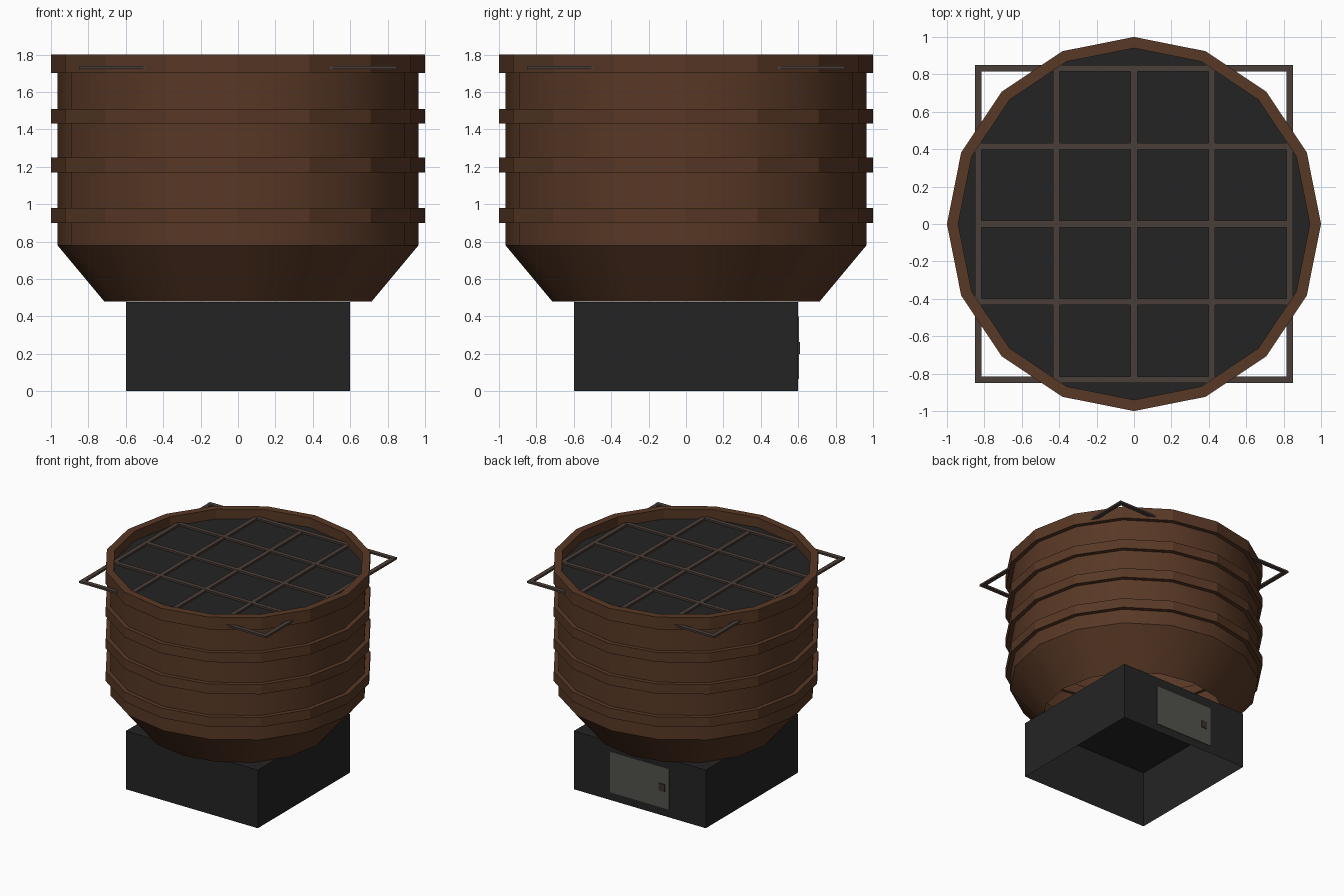
import bpy, bmesh, math

if "Cube" in bpy.data.objects:
    bpy.data.objects.remove(bpy.data.objects["Cube"])

def mat(name, rgb):
    m = bpy.data.materials.new(name)
    lin = [((c / 255 + 0.055) / 1.055) ** 2.4 for c in rgb]
    m.diffuse_color = (*lin, 1)
    m.use_nodes = True
    m.node_tree.nodes["Principled BSDF"].inputs["Base Color"].default_value = m.diffuse_color
    return m

BROWN = mat("brown wood", (88, 56, 37))
DARK = mat("charcoal", (36, 36, 36))
GRATE = mat("grate brown grey", (74, 62, 56))
PANEL = mat("panel grey", (82, 84, 77))
KNOB = mat("handle brown", (60, 48, 44))

def finish(bm, name, m):
    me = bpy.data.meshes.new(name)
    bm.to_mesh(me)
    bm.free()
    me.materials.append(m)
    ob = bpy.data.objects.new(name, me)
    bpy.context.collection.objects.link(ob)
    return ob

def lathe(name, profile, m, closed=False, sides=16):
    """Revolve (radius, z) points about the z axis."""
    bm = bmesh.new()
    rings = [[bm.verts.new((r * math.cos(2 * math.pi * i / sides),
                            r * math.sin(2 * math.pi * i / sides), z))
              for i in range(sides)] for r, z in profile]
    pairs = list(zip(rings, rings[1:]))
    if closed:
        pairs.append((rings[-1], rings[0]))
    for a, b in pairs:
        for i in range(sides):
            j = (i + 1) % sides
            bm.faces.new((a[i], a[j], b[j], b[i]))
    return finish(bm, name, m)

def add_box(bm, lo, hi):
    v = bmesh.ops.create_cube(bm, size=1)["verts"]
    for p in v:
        p.co = [(l + h) / 2 + c * (h - l) for l, h, c in zip(lo, hi, p.co)]

def box(name, lo, hi, m):
    bm = bmesh.new()
    add_box(bm, lo, hi)
    return finish(bm, name, m)

# Barrel shell: tapered bottom and straight wall, open underneath
body = lathe("barrel_body", [(0.715, 0.48), (0.965, 0.78), (0.965, 1.78)], BROWN)
body.select_set(True)
bpy.context.view_layer.objects.active = body
bpy.ops.object.shade_smooth_by_angle(angle=math.radians(30))

# Hoops, the top one forming the rim
for i, (z0, z1) in enumerate([(0.90, 0.98), (1.17, 1.25), (1.43, 1.51), (1.70, 1.80)]):
    lathe(f"hoop_{i + 1}", [(0.94, z0), (1, z0), (1, z1), (0.94, z1)], BROWN, closed=True)

# Dark filling
bm = bmesh.new()
bmesh.ops.create_circle(bm, cap_ends=True, segments=16, radius=0.95)
for v in bm.verts:
    v.co.z = 1.72
finish(bm, "filling", DARK)

# Square grate, its corners poking through the barrel
bm = bmesh.new()
w, e = 0.0175, 0.85
for k in range(5):
    c = (k - 2) * 0.4165 * 1.0
    add_box(bm, (c - w, -e, 1.723), (c + w, e, 1.738))
    add_box(bm, (-e, c - w, 1.724), (e, c + w, 1.739))
finish(bm, "grate", GRATE)

# Base box, open at the bottom
bm = bmesh.new()
add_box(bm, (-0.6, -0.6, 0), (0.6, 0.6, 0.478))
bm.normal_update()
bmesh.ops.delete(bm, geom=[f for f in bm.faces if f.normal.z < -0.5], context="FACES_ONLY")
finish(bm, "base_box", DARK)

# Hatch and handle on the back
box("hatch", (-0.27, 0.598, 0.065), (0.27, 0.604, 0.40), PANEL)
box("hatch_handle", (-0.23, 0.6, 0.2), (-0.175, 0.609, 0.262), KNOB)
